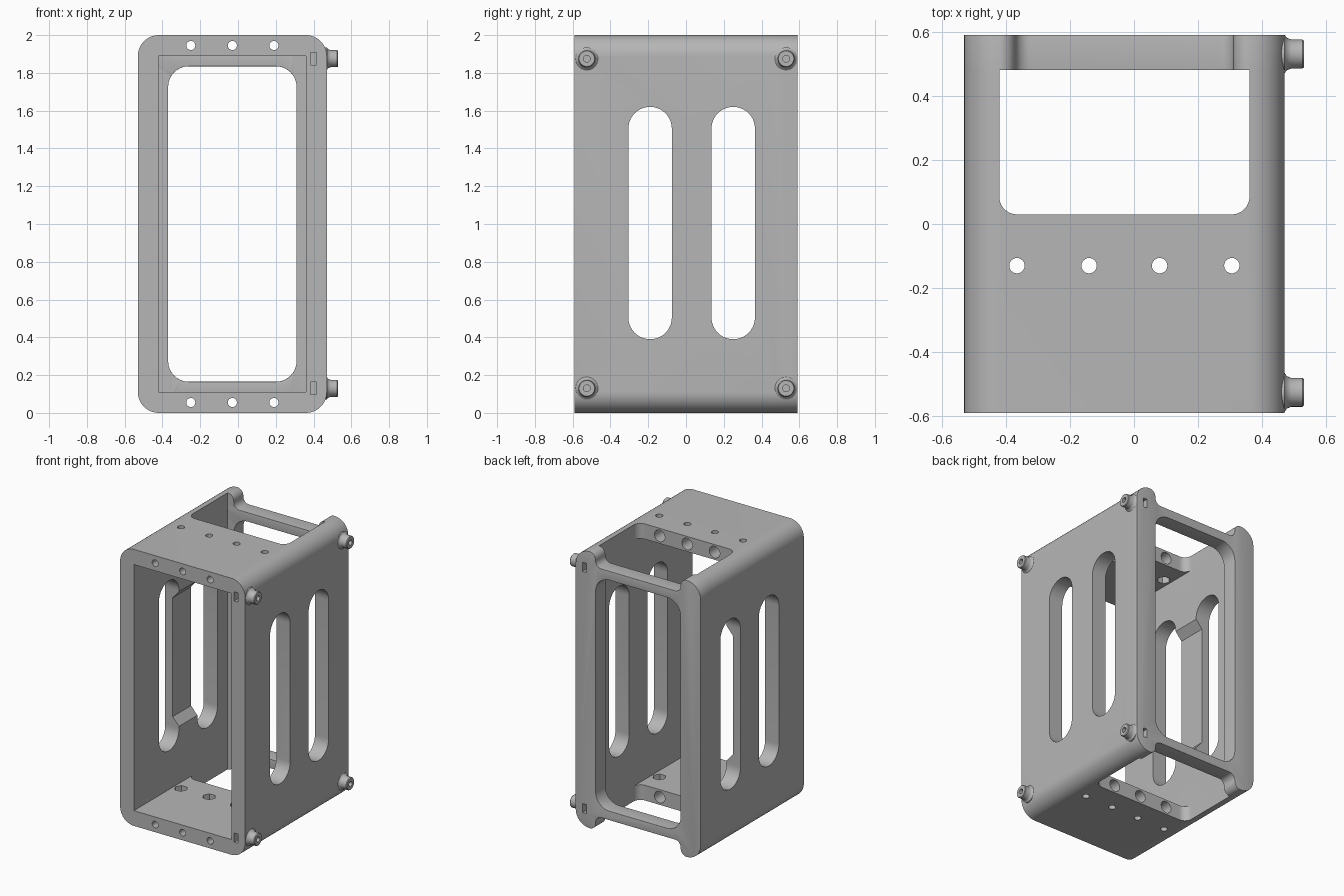
import bpy, bmesh, math
from mathutils import Vector, Matrix

if "Cube" in bpy.data.objects:
    bpy.data.objects.remove(bpy.data.objects["Cube"], do_unlink=True)

grey = bpy.data.materials.new("plain grey")
grey.use_nodes = True
grey.diffuse_color = (0.47, 0.47, 0.47, 1)
grey.node_tree.nodes["Principled BSDF"].inputs["Base Color"].default_value = (0.47, 0.47, 0.47, 1)

MID = -0.03            # centre of the body in x
FRONT, LIP, BACK = -0.59, 0.48, 0.59


def rounded(corners, seg=10):
    """Polygon with filleted corners, given as (u, v, radius)."""
    out, n = [], len(corners)
    for i, (px, py, r) in enumerate(corners):
        p = Vector((px, py))
        if r == 0:
            out.append(p)
            continue
        u = (Vector(corners[i - 1][:2]) - p).normalized()
        v = (Vector(corners[(i + 1) % n][:2]) - p).normalized()
        half = u.angle(v) / 2
        c = p + (u + v).normalized() * r / math.sin(half)
        start = p + u * r / math.tan(half) - c
        turn = math.copysign(math.pi - 2 * half, v.x * u.y - v.y * u.x)
        out += [c + Matrix.Rotation(turn * k / seg, 2) @ start for k in range(seg + 1)]
    return out


def rect(u0, u1, v0, v1, r=0):
    return rounded([(u0, v0, r), (u1, v0, r), (u1, v1, r), (u0, v1, r)])


def disc(u, v, r, n=24):
    return [Vector((u + r * math.cos(math.tau * k / n), v + r * math.sin(math.tau * k / n))) for k in range(n)]


def add_object(name, bm):
    bmesh.ops.recalc_face_normals(bm, faces=bm.faces)
    mesh = bpy.data.meshes.new(name)
    bm.to_mesh(mesh)
    bm.free()
    mesh.materials.append(grey)
    ob = bpy.data.objects.new(name, mesh)
    bpy.context.collection.objects.link(ob)
    return ob


def prism(name, pts, axis, a, b):
    """Extrude a 2D outline along an axis from a to b."""
    place = {"x": lambda p, t: (t, p.x, p.y),
             "y": lambda p, t: (p.x, t, p.y),
             "z": lambda p, t: (p.x, p.y, t)}[axis]
    bm = bmesh.new()
    face = bm.faces.new([bm.verts.new(place(p, a)) for p in pts])
    ext = bmesh.ops.extrude_face_region(bm, geom=[face])["geom"]
    shift = Vector(place(Vector((0, 0)), b - a))
    bmesh.ops.translate(bm, vec=shift, verts=[e for e in ext if isinstance(e, bmesh.types.BMVert)])
    return add_object(name, bm)


def cut(target, pts, axis, a, b):
    cutter = prism("cutter", pts, axis, a, b)
    cutter.hide_render = True
    mod = target.modifiers.new("cut", "BOOLEAN")
    mod.operation, mod.solver, mod.object = "DIFFERENCE", "EXACT", cutter
    bpy.context.view_layer.objects.active = target
    bpy.ops.object.modifier_apply(modifier=mod.name)
    bpy.data.objects.remove(cutter, do_unlink=True)


def smooth(ob):
    bpy.ops.object.select_all(action="DESELECT")
    ob.select_set(True)
    bpy.context.view_layer.objects.active = ob
    bpy.ops.object.shade_smooth_by_angle(angle=math.radians(35))


outline = rect(-0.53, 0.47, 0, 2, 0.11)

# Main housing: hollow tube with a window in its top and bottom
housing = prism("housing", outline, "y", FRONT, LIP)
cut(housing, rect(-0.42, 0.36, 0.11, 1.89), "y", -0.7, 0.7)
cut(housing, rect(-0.42, 0.36, 0.03, LIP + 0.1, 0.055), "z", -0.1, 2.1)

# Long side slots, and the shallow pocket between them on the right wall
for y in (-0.19, 0.25):
    cut(housing, rect(y - 0.115, y + 0.115, 0.39, 1.62, 0.1149), "x", -1, 1)
cut(housing, rounded([(-0.47, 0.58, 0), (-0.4, 0.5, 0), (-0.4, 1.52, 0), (-0.47, 1.44, 0)]), "y", -0.14, 0.2)

# Bolt holes along y with counterbores, at the top and bottom
for z in (0.055, 1.945):
    for x in (-0.25, MID, 0.19):
        cut(housing, disc(x, z, 0.024), "y", -0.7, 0.1)
        cut(housing, disc(x, z, 0.042), "y", -0.08, 0.1)

# Vertical holes with hexagonal nut pockets on the inside
for x in (-0.365, -0.14, 0.08, 0.305):
    cut(housing, disc(x, -0.13, 0.024), "z", -0.1, 2.1)
    cut(housing, disc(x, -0.13, 0.045, 6), "z", 0.06, 1.94)

# Rear frame: notched at the top and bottom, with a rounded opening
frame = prism("rear_frame", outline, "y", LIP, BACK)
notch = [(-0.5, 2.1, 0), (-0.5, 2.001, 0), (-0.37, 2.001, 0.05), (-0.37, 1.9, 0.045),
         (0.31, 1.9, 0.045), (0.31, 2.001, 0.05), (0.44, 2.001, 0), (0.44, 2.1, 0)]
cut(frame, rounded(notch), "y", 0.3, 0.8)
cut(frame, rounded([(x, 2 - z, r) for x, z, r in notch]), "y", 0.3, 0.8)
cut(frame, rect(-0.37, 0.31, 0.165, 1.835, 0.11), "y", 0.3, 0.8)

# Round over the rear edges and the inner edges of the two cross bars
bm = bmesh.new()
bm.from_mesh(frame.data)
rim = []
for e in bm.edges:
    mid = (e.verts[0].co + e.verts[1].co) / 2
    sharp = len(e.link_faces) == 2 and e.calc_face_angle(0) > 1
    rear = all(v.co.y > BACK - 0.001 for v in e.verts)
    bar = all(v.co.y < LIP + 0.001 for v in e.verts) and abs(mid.x - MID) < 0.33 and abs(mid.z - 1) < 0.91
    if sharp and (rear or bar):
        rim.append(e)
bmesh.ops.bevel(bm, geom=rim, offset=0.02, segments=4, profile=0.5, affect="EDGES", clamp_overlap=True)
bm.to_mesh(frame.data)
bm.free()

# Captive nut slots, screw holes and flared screw bosses on the left wall
for y, part, a, b, where in ((-0.525, housing, -0.7, -0.49, "front"), (0.53, frame, 0.497, 0.7, "rear")):
    for z, level in ((0.13, "lower"), (1.875, "upper")):
        cut(part, rect(0.383, 0.415, z - 0.033, z + 0.033), "y", a, b)
        cut(part, disc(y, z, 0.018), "x", 0.39, 0.6)
        bm = bmesh.new()
        profile = [(0.44, 0.018), (0.44, 0.06), (0.47, 0.06), (0.476, 0.051), (0.49, 0.045),
                   (0.525, 0.045), (0.53, 0.041), (0.53, 0.018)]
        ring = [bm.verts.new((x, y + r, z)) for x, r in profile]
        edges = [bm.edges.new((ring[i], ring[(i + 1) % len(ring)])) for i in range(len(ring))]
        bmesh.ops.spin(bm, geom=edges, cent=(0, y, z), axis=(1, 0, 0), angle=math.tau, steps=28)
        bmesh.ops.remove_doubles(bm, verts=bm.verts, dist=0.0001)
        smooth(add_object(f"{where}_{level}_screw_boss", bm))

smooth(housing)
smooth(frame)
